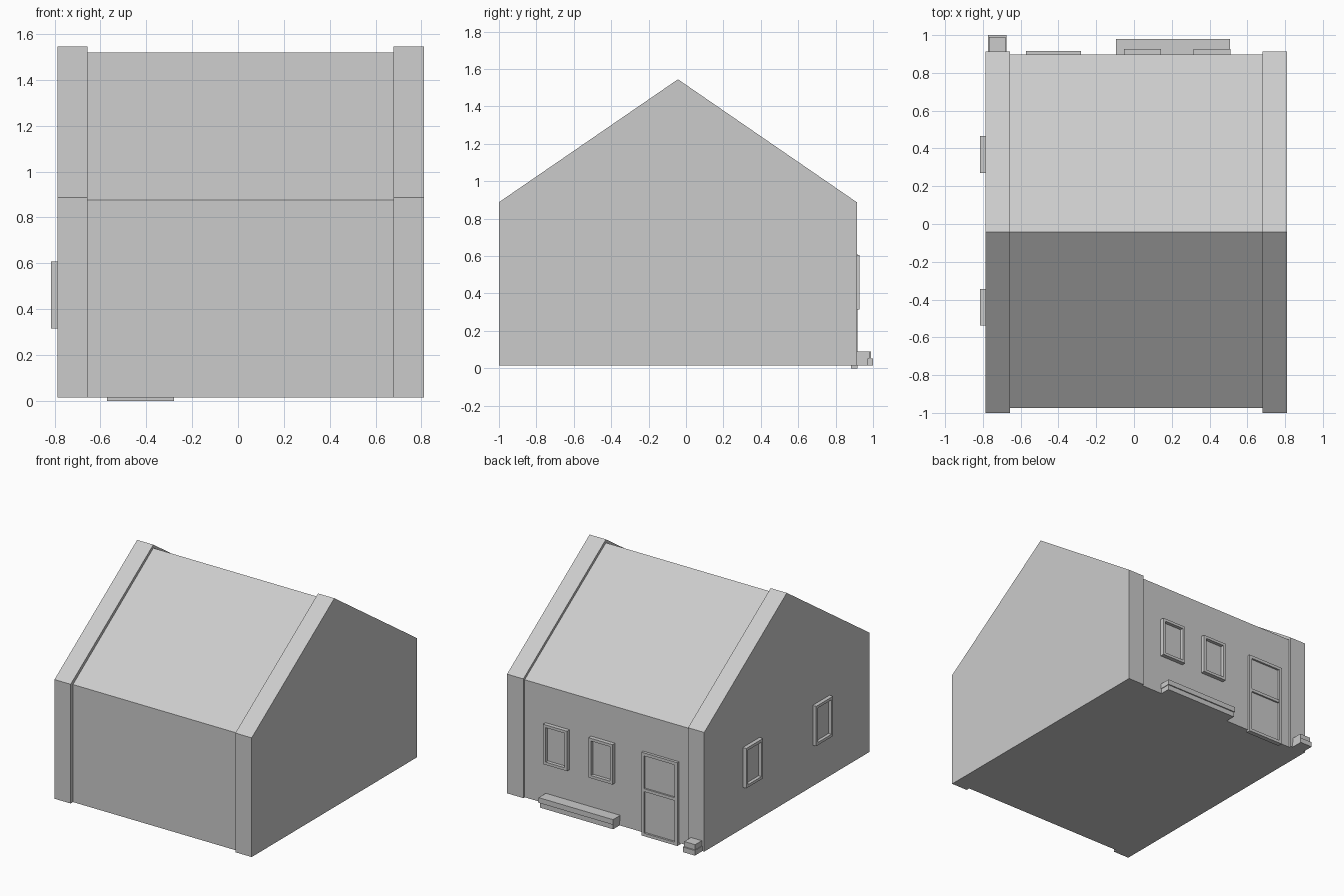
import bpy

if "Cube" in bpy.data.objects:
    bpy.data.objects.remove(bpy.data.objects["Cube"])


def make(name, verts, faces):
    me = bpy.data.meshes.new(name)
    me.from_pydata(verts, [], faces)
    me.update()
    ob = bpy.data.objects.new(name, me)
    bpy.context.collection.objects.link(ob)
    return ob


def box(name, x0, x1, y0, y1, z0, z1):
    v = [(x, y, z) for z in (z0, z1) for x, y in ((x0, y0), (x1, y0), (x1, y1), (x0, y1))]
    f = [(3, 2, 1, 0), (4, 5, 6, 7)]
    f += [(i, (i + 1) % 4, 4 + (i + 1) % 4, 4 + i) for i in range(4)]
    return make(name, v, f)


def house_slab(name, x0, x1, y0, y1, eave, ridge):
    # five-sided house profile extruded along x
    p = [(y0, BASE), (y1, BASE), (y1, eave), (RIDGE_Y, ridge), (y0, eave)]
    v = [(x, y, z) for x in (x0, x1) for y, z in p]
    f = [(4, 3, 2, 1, 0), (5, 6, 7, 8, 9)]
    f += [(i, (i + 1) % 5, 5 + (i + 1) % 5, 5 + i) for i in range(5)]
    return make(name, v, f)


def frame(name, side, a0, a1, z0, z1, d0, d1, w):
    # rectangular ring lying on the back wall (depth along y) or left wall (depth along -x)
    loops = []
    for d in (d0, d1):
        for o in (0, w):
            loops += [(a, z, d) for a, z in ((a0 + o, z0 + o), (a1 - o, z0 + o),
                                            (a1 - o, z1 - o), (a0 + o, z1 - o))]
    if side == "back":
        v = [(a, d, z) for a, z, d in loops]
    else:
        v = [(-d, a, z) for a, z, d in loops]
    f = []
    for i in range(4):
        j = (i + 1) % 4
        f += [(i, j, 4 + j, 4 + i), (8 + j, 8 + i, 12 + i, 12 + j),
              (j, i, 8 + i, 8 + j), (4 + i, 4 + j, 12 + j, 12 + i)]
    if side == "back":
        f = [t[::-1] for t in f]
    else:
        f = [t[::-1] for t in f]
    return make(name, v, f)


BASE, RIDGE_Y = 0.015, -0.043
BACK, LEFT = 0.897, 0.787

# main body and the two raised gable ends
house_slab("house_body", -0.656, 0.679, -0.973, BACK, 0.876, 1.52)
house_slab("gable_left", -LEFT, -0.656, -1.0, 0.913, 0.888, 1.545)
house_slab("gable_right", 0.679, 0.811, -1.0, 0.913, 0.888, 1.545)

# back windows
for i, x in enumerate((-0.053, 0.315)):
    frame(f"back_window_frame_{i}", "back", x, x + 0.195, 0.315, 0.607, 0.885, 0.927, 0.02)
    box(f"back_window_pane_{i}", x + 0.015, x + 0.18, 0.885, 0.902, 0.33, 0.592)

# left side windows
for i, y in enumerate((-0.538, 0.271)):
    frame(f"side_window_frame_{i}", "left", y, y + 0.195, 0.315, 0.607, 0.775, 0.815, 0.02)
    box(f"side_window_pane_{i}", -0.792, -0.775, y + 0.015, y + 0.18, 0.33, 0.592)

# door with a middle rail
frame("door_frame", "back", -0.572, -0.28, 0.0, 0.61, 0.882, 0.917, 0.022)
box("door_panel", -0.555, -0.297, 0.882, 0.903, 0.01, 0.595)
box("door_rail", -0.55, -0.302, 0.89, 0.915, 0.325, 0.347)

# planter under the windows, two layers
box("planter_base", -0.09, 0.503, 0.885, 0.972, BASE, 0.052)
box("planter_top", -0.095, 0.508, 0.885, 0.98, 0.052, 0.09)

# small two-layer block by the corner
box("corner_block_base", -0.772, -0.674, 0.905, 1.0, BASE, 0.052)
box("corner_block_top", -0.767, -0.679, 0.905, 0.99, 0.052, 0.09)
